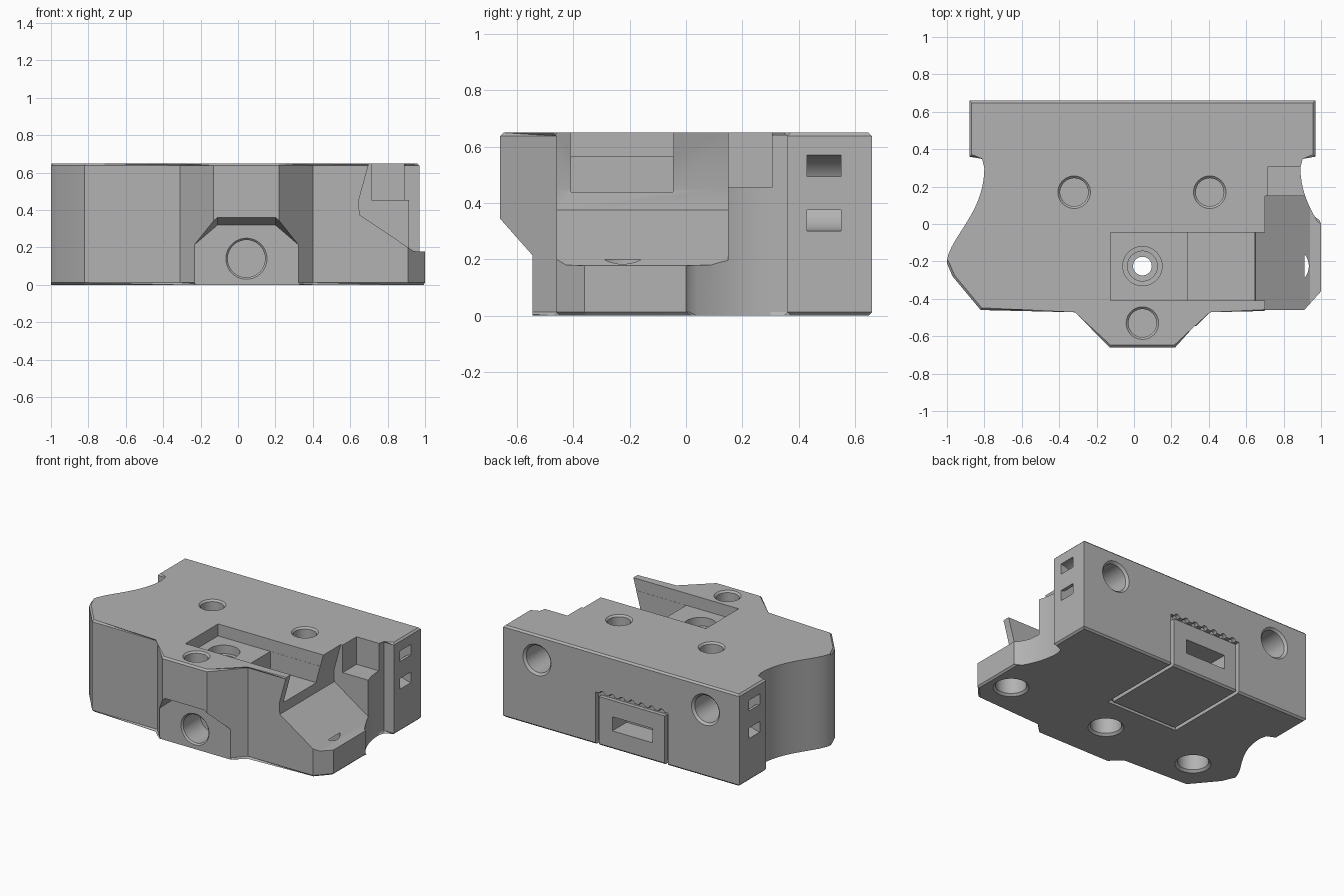
import bpy, bmesh, math
from mathutils import Vector
from mathutils.geometry import interpolate_bezier

if "Cube" in bpy.data.objects:
    bpy.data.objects.remove(bpy.data.objects["Cube"])

H = 0.65     # body height
MID = 0.045  # x of the symmetry axis

grey = bpy.data.materials.new("plain grey")
grey.use_nodes = True
grey.diffuse_color = (0.45, 0.45, 0.45, 1)
grey.node_tree.nodes["Principled BSDF"].inputs["Base Color"].default_value = grey.diffuse_color

cutters = []


def to_object(name, bm):
    bmesh.ops.recalc_face_normals(bm, faces=bm.faces)
    mesh = bpy.data.meshes.new(name)
    bm.to_mesh(mesh)
    bm.free()
    ob = bpy.data.objects.new(name, mesh)
    mesh.materials.append(grey)
    bpy.context.collection.objects.link(ob)
    return ob


def cutter(name, bm):
    ob = to_object(name, bm)
    ob.hide_render = True
    cutters.append(ob)


def prism(points, axis, a, b):
    """Extrude a 2D polygon along an axis from a to b."""
    def place(p, t):
        return {"x": (t, p[0], p[1]), "y": (p[0], t, p[1]), "z": (p[0], p[1], t)}[axis]
    bm = bmesh.new()
    low = [bm.verts.new(place(p, a)) for p in points]
    top = [bm.verts.new(place(p, b)) for p in points]
    bm.faces.new(low)
    bm.faces.new(top)
    n = len(points)
    for i in range(n):
        j = (i + 1) % n
        bm.faces.new((low[i], low[j], top[j], top[i]))
    return bm


def cut_box(name, x0, x1, y0, y1, z0, z1):
    cutter(name, prism([(x0, y0), (x1, y0), (x1, y1), (x0, y1)], "z", z0, z1))


def cut_round(name, loc, direction, rings, seg=40):
    """Round cutter from (radius, depth) rings going into the material."""
    bm = bmesh.new()
    turn = Vector(direction).to_track_quat("Z", "Y")
    loops = []
    for r, d in rings:
        angles = [math.tau * i / seg for i in range(seg)]
        loops.append([bm.verts.new(Vector(loc) + turn @ Vector((r * math.cos(t), r * math.sin(t), d)))
                      for t in angles])
    for lo, hi in zip(loops, loops[1:]):
        for i in range(seg):
            j = (i + 1) % seg
            bm.faces.new((lo[i], lo[j], hi[j], hi[i]))
    bm.faces.new(loops[0])
    bm.faces.new(loops[-1])
    cutter(name, bm)


def cut_hole(name, loc, direction, r, depth, c=0.015):
    cut_round(name, loc, direction, [(r + 2 * c, -c), (r, c), (r, depth)])


# Body: plan outline with curved flanks, chamfered along top and bottom
curve = [p.to_2d() for p in interpolate_bezier(
    Vector((-0.8, 0.3, 0)), Vector((-0.8, 0.05, 0)), Vector((-1, -0.08, 0)), Vector((-1, -0.21, 0)), 20)]
right_curve = [(2 * MID - p.x, p.y) for p in curve if p.y > 0.01]
outline = [(0.97, 0.66), (-0.88, 0.66), (-0.88, 0.36), (-0.8, 0.36)]
outline += [tuple(p) for p in curve]
outline += [(-0.97, -0.28), (-0.82, -0.46), (-0.31, -0.46), (-0.13, -0.66), (0.22, -0.66),
            (0.4, -0.46), (0.91, -0.46), (1, -0.36), (1, 0)]
outline += right_curve[::-1] + [(0.89, 0.36), (0.97, 0.36)]
bm = prism(outline, "z", 0, H)
rim = [e for e in bm.edges if abs(e.verts[0].co.z - e.verts[1].co.z) < 0.01]
bmesh.ops.bevel(bm, geom=rim, offset=0.012, segments=1, affect="EDGES")
body = to_object("mount_body", bm)

# Recess under the nose, flaring upward toward the front
arch = [(-0.37, -0.1), (-0.37, 0.097), (-0.11, 0.32), (0.2, 0.32), (0.46, 0.097), (0.46, -0.1)]
bm = bmesh.new()
for x, z in arch:
    bm.verts.new((x, -0.545, z))
    bm.verts.new((x, -0.7, z + 0.055))
bmesh.ops.convex_hull(bm, input=bm.verts)
cutter("nose_recess", bm)

# Sloped side channel and the notch behind it
channel = [(0.705, 0.7), (0.7, 0.65), (0.645, 0.45), (0.65, 0.375), (0.94, 0.18), (1.1, 0.175), (1.1, 0.7)]
cutter("side_channel", prism(channel, "y", -0.8, 0.15))
cut_box("side_notch", 0.715, 1.1, 0.1, 0.305, 0.455, 0.8)

# Stepped pocket in the top
cut_box("pocket_upper", -0.125, 0.8, -0.41, -0.045, 0.565, 0.8)
cut_box("pocket_lower", 0.285, 0.8, -0.409, -0.046, 0.44, 0.7)
cut_round("pocket_bore", (MID, -0.225, 0.565), (0, 0, -1),
          [(0.105, -0.02), (0.105, 0.06), (0.08, 0.061), (0.08, 0.1), (0.05, 0.101), (0.05, 0.7)])

# Screw holes in the top, bottom, back and nose
for x, y in ((-0.32, 0.17), (0.405, 0.17), (MID, -0.53)):
    cut_hole("top_hole", (x, y, H), (0, 0, -1), 0.075, 0.18, 0.012)
for x in (-0.68, MID, 0.835):
    cut_hole("bottom_hole", (x, -0.225, 0), (0, 0, 1), 0.1, 0.2)
for x in (-0.615, 0.705):
    cut_hole("back_hole", (x, 0.66, 0.475), (0, -1, 0), 0.095, 0.3)
cut_hole("nose_hole", (MID, -0.545, 0.14), (0, 1, 0), 0.1, 0.2, 0.01)

# Curved tie channels in both side faces
for face, side in ((0.97, 1), (-0.88, -1)):
    loop = []
    for r, order in ((0.135, 1), (0.06, -1)):
        arc = [(face + side * 0.03, 0.435 + r)]
        arc += [(face - side * r * math.sin(math.pi * i / 12), 0.435 + r * math.cos(math.pi * i / 12))
                for i in range(13)]
        arc.append((face + side * 0.03, 0.435 - r))
        loop += arc[::order]
    cutter("tie_channel", prism(loop, "y", 0.43, 0.55))

# Panel outline grooves on the back and bottom, with the panel slot
g = 0.025
left, right, front, top = -0.32, 0.245, 0.03, 0.37
for x in (left, right - g):
    cut_box("back_groove", x, x + g, 0.63, 0.7, -0.05, top)
    cut_box("bottom_groove", x, x + g, front, 0.7, -0.05, 0.025)
cut_box("back_top_groove", left + 0.001, right - 0.001, 0.631, 0.71, top - g, top - 0.001)
cut_box("bottom_front_groove", left + 0.001, right - 0.001, front + 0.001, front + g, -0.06, 0.024)
cut_box("panel_slot", -0.2, 0.115, 0.5, 0.72, 0.13, 0.23)
for i in range(7):
    x = left + 0.05 + i * 0.0775
    cut_round("panel_scallop", (x, 0.7, top - 0.004), (0, -1, 0), [(0.022, 0), (0.022, 0.068)], 12)

# Apply every cut and drop the cutters
for ob in cutters:
    mod = body.modifiers.new(ob.name, "BOOLEAN")
    mod.object = ob
    mod.operation = "DIFFERENCE"
    mod.solver = "EXACT"
bpy.context.view_layer.update()
graph = bpy.context.evaluated_depsgraph_get()
mesh = bpy.data.meshes.new_from_object(body.evaluated_get(graph))
body.modifiers.clear()
body.data = mesh
mesh.materials.clear()
mesh.materials.append(grey)
for face in mesh.polygons:
    face.material_index = 0
for ob in cutters:
    bpy.data.objects.remove(ob)

# Smooth bores and flanks, sharp edges elsewhere
for ob in bpy.context.selected_objects:
    ob.select_set(False)
body.select_set(True)
bpy.context.view_layer.objects.active = body
bpy.ops.object.shade_smooth_by_angle(angle=math.radians(25))
